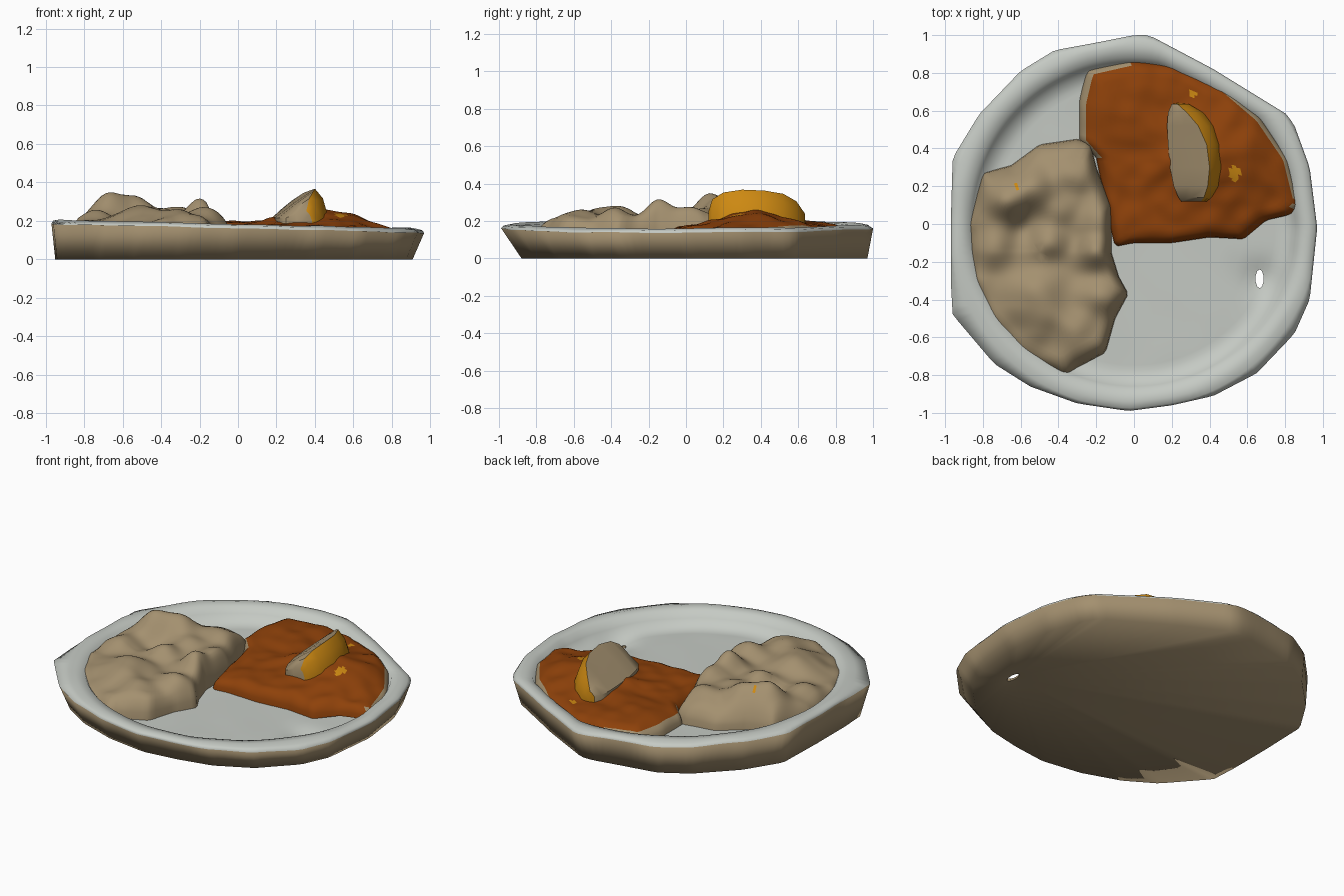
import bpy, bmesh, math
from mathutils import Vector, noise

if "Cube" in bpy.data.objects:
    bpy.data.objects.remove(bpy.data.objects["Cube"])


def mat(name, rgb):
    m = bpy.data.materials.new(name)
    m.diffuse_color = (*rgb, 1)
    m.use_nodes = True
    m.node_tree.nodes["Principled BSDF"].inputs["Base Color"].default_value = m.diffuse_color
    return m


TAN = mat("tan", (0.37, 0.28, 0.16))
GREY = mat("pale grey", (0.56, 0.59, 0.55))
SAUCE = mat("burnt orange", (0.27, 0.053, 0.003))
YELLOW = mat("golden yellow", (0.61, 0.25, 0.006))


def radius_fn(pts, cx=0, cy=0):
    """Radius of a star-shaped polygon as a function of angle."""
    pol = sorted((math.atan2(y - cy, x - cx), math.hypot(x - cx, y - cy)) for x, y in pts)
    pol = [(pol[-1][0] - math.tau, pol[-1][1])] + pol + [(pol[0][0] + math.tau, pol[0][1])]

    def r(a):
        a = math.atan2(math.sin(a), math.cos(a))
        for (a0, r0), (a1, r1) in zip(pol, pol[1:]):
            if a0 <= a <= a1 and a1 - a0 > 1e-6:
                return r0 * r1 * math.sin(a1 - a0) / (r0 * math.sin(a - a0) + r1 * math.sin(a1 - a))
        return pol[0][1]
    return r


def loft(name, rings, mats, rule, tip_first=None, tip_last=None, angle=40):
    """Skin closed rings of equal length; optional tips close the ends."""
    bm = bmesh.new()
    vr = [[bm.verts.new(p) for p in ring] for ring in rings]
    n = len(rings[0])
    for i, (a, b) in enumerate(zip(vr, vr[1:])):
        for j in range(n):
            k = (j + 1) % n
            bm.faces.new((a[j], a[k], b[k], b[j]))
    for tip, ring in ((tip_first, vr[0]), (tip_last, vr[-1])):
        if tip:
            t = bm.verts.new(tip)
            for j in range(n):
                bm.faces.new((ring[j], ring[(j + 1) % n], t))
    bmesh.ops.recalc_face_normals(bm, faces=bm.faces)
    if sum(f.normal.z * f.calc_area() for f in bm.faces) < -0.05:
        bmesh.ops.reverse_faces(bm, faces=bm.faces)
    bm.normal_update()
    for f in bm.faces:
        f.material_index = rule(f.calc_center_median(), f.normal)
    me = bpy.data.meshes.new(name)
    bm.to_mesh(me)
    bm.free()
    for m in mats:
        me.materials.append(m)
    ob = bpy.data.objects.new(name, me)
    bpy.context.collection.objects.link(ob)
    bpy.ops.object.select_all(action='DESELECT')
    ob.select_set(True)
    bpy.context.view_layer.objects.active = ob
    bpy.ops.object.shade_smooth_by_angle(angle=math.radians(angle))
    return ob


def rim(x):
    return 0.175 - 0.024 * x


def floor(x):
    return 0.09 - 0.03 * x


# Plate: coarse polygon outside, rounder raised rim, sunken floor, underside fanning to a hole
plate_r = radius_fn([
    (.97, -.02), (.93, .3), (.85, .52), (.81, .58), (.42, .82), (.08, 1), (0, 1), (-.2, .96),
    (-.42, .92), (-.6, .81), (-.82, .58), (-.96, .35), (-.97, 0), (-.97, -.3), (-.96, -.48),
    (-.74, -.74), (-.55, -.86), (-.3, -.95), (-.03, -.99), (.2, -.96), (.42, -.91),
    (.65, -.79), (.85, -.58), (.93, -.4)])
ANG = [math.tau * i / 150 for i in range(150)]
HOLE = Vector((0.665, -0.29, 0.03))


def plate_ring(s, z):
    out = []
    for a in ANG:
        r = min(plate_r(a), .985) * s if s < 1 else plate_r(a)
        if s < .93:
            r = min(r, .97 * s)
        x, y = r * math.cos(a), r * math.sin(a)
        h = z(x) + .006 * noise.noise(Vector((x * 4, y * 4, 1)))
        if s < .93:   # dip around the hole
            h -= .035 * math.exp(-((x - HOLE.x) ** 2 + (y - HOLE.y) ** 2) / .01)
        out.append(Vector((x, y, h)))
    return out


outer = plate_ring(1, lambda x: rim(x) - .014)
base = [Vector((p.x * .959 - .02, p.y * .93 + .04, 0)) for p in outer]
rings = [[p.lerp(HOLE, .97) for p in base], base, outer,
         plate_ring(.99, lambda x: rim(x)),
         plate_ring(.955, lambda x: rim(x) + .008),
         plate_ring(.91, lambda x: rim(x)),
         plate_ring(.885, lambda x: floor(x) + .05),
         plate_ring(.85, lambda x: floor(x) + .015)]
rings += [plate_ring(s, floor) for s in (.8, .77, .74, .71, .66, .6, .5, .35, .2, .08)]
plate = loft("plate", rings, [TAN, GREY],
             lambda c, n: int(n.z > .1 and c.z > .02 and c.z > floor(c.x) - .05),
             tip_first=HOLE, tip_last=(0, 0, floor(0)), angle=120)

bpy.ops.mesh.primitive_cylinder_add(vertices=10, radius=1, depth=.4, location=(.665, -.29, .05))
cutter = bpy.context.object
cutter.name = "hole_cutter"
cutter.scale = (.022, .05, 1)
cutter.hide_render = True
mod = plate.modifiers.new("hole", 'BOOLEAN')
mod.object, mod.operation, mod.solver = cutter, 'DIFFERENCE', 'EXACT'
bpy.context.view_layer.objects.active = plate
bpy.ops.object.modifier_apply(modifier="hole")
bpy.data.objects.remove(cutter)


def food(name, outline, cx, cy, height, mats, rule, lift=0.0, soft=.22):
    """Soft heap on the plate floor, with a rolled edge."""
    rf = radius_fn(outline, cx, cy)

    def point(a, t):
        r = rf(a) * t
        x, y = cx + r * math.cos(a), cy + r * math.sin(a)
        edge = math.sqrt(max(0, 1 - max(0, (t - 1 + soft) / soft) ** 2))
        low = floor(x) + lift * max(0, math.cos(a - .6))
        return (x, y, low + (height(x, y) - low) * edge)
    ts = [1, .99, .975, .96, .94, .92, .88] + [.84 - .04 * i for i in range(20)]
    return loft(name, [[point(a, t) for a in ANG] for t in ts], mats, rule,
                tip_last=(cx, cy, height(cx, cy)), angle=70)


def bumps(x, y, base, lumps, amp, freq):
    z = base + amp * noise.noise(Vector((x * freq, y * freq, 3)))
    return z + sum(h * math.exp(-((x - u) ** 2 + (y - v) ** 2) / (s * s)) for u, v, s, h in lumps)


# Pale heap on the left
LUMPS = [(-.67, .12, .11, .15), (-.52, .2, .12, .1), (-.3, .27, .12, .07), (-.2, -.14, .09, .12),
         (-.19, .03, .09, .08), (-.45, -.1, .1, .07), (-.72, -.12, .1, .06), (-.5, -.38, .14, .09),
         (-.17, -.38, .1, .07), (-.3, -.58, .13, .06), (-.37, .07, .09, .06), (-.6, -.02, .07, -.04)]
food("pale_heap", [(-.3, .45), (-.5, .42), (-.65, .31), (-.8, .27), (-.88, 0), (-.86, -.3),
                   (-.76, -.52), (-.6, -.69), (-.36, -.81), (-.3, -.76), (-.15, -.68), (-.1, -.5),
                   (-.03, -.37), (-.08, -.28), (-.12, -.15), (-.12, .1), (-.2, .3), (-.23, .43)],
     -.5, -.15, lambda x, y: bumps(x, y, .195, LUMPS, .024, 7), [TAN, YELLOW],
     lambda c, n: int(math.hypot(c.x + .62, c.y - .2) < .016), soft=.14)


# Orange sauce with a pale margin and two yellow flecks
def sauce_colour(c, n):
    if math.hypot(c.x - .53, (c.y - .27) * .7) < .03 or math.hypot(c.x - .31, c.y - .69) < .02:
        return 1
    a = math.atan2(c.y - .35, c.x - .3)
    margin = sauce_r(a) * .945 < math.hypot(c.x - .3, c.y - .35)
    return 2 if margin and (-.45 < a < 1.3 or a > 2.15) else 0


SAUCE_OUT = [(-.25, .82), (-.03, .87), (.2, .84), (.47, .73), (.67, .56), (.82, .34), (.88, .1),
             (.83, .05), (.7, .02), (.58, -.08), (.4, -.07), (.2, -.1), (0, -.1), (-.1, -.12),
             (-.13, 0), (-.16, .15), (-.2, .35), (-.29, .45), (-.29, .65)]
sauce_r = radius_fn(SAUCE_OUT, .3, .35)
POOL = [(.48, .36, .25, .085), (.25, .35, .2, .025), (-.05, .6, .2, .03)]
food("orange_sauce", SAUCE_OUT, .3, .35,
     lambda x, y: bumps(x, y, .168 - .018 * x, POOL, .018, 9),
     [SAUCE, YELLOW, TAN], sauce_colour, lift=.055, soft=.16)

# Wedge: sloping pale cut face on the left, yellow skin on the right
SECTIONS = [(.12, .25, .355, .385, .25), (.14, .235, .37, .41, .315), (.2, .21, .39, .45, .352),
            (.3, .19, .40, .475, .367), (.42, .18, .385, .465, .362), (.52, .175, .34, .425, .345),
            (.59, .18, .28, .365, .305), (.635, .2, .23, .29, .24)]
rings = []
for y, xl, xt, xr, z in SECTIONS:
    low = min(.215, z - .01)
    rings.append([(xl, y, .13), (xl, y, low), ((xl + xt) / 2, y, (low + z) / 2 + .005),
                  (xt, y, z), (xt + (xr - xt) * .55, y, z - (z - .2) * .3),
                  (xr, y, .2), (xr, y, .13)])
loft("wedge", rings, [TAN, YELLOW],
     lambda c, n: int(n.x > .05 or (n.y > .8 and c.y > .6)),
     tip_first=(.31, .12, .17), tip_last=(.23, .64, .17), angle=45)
